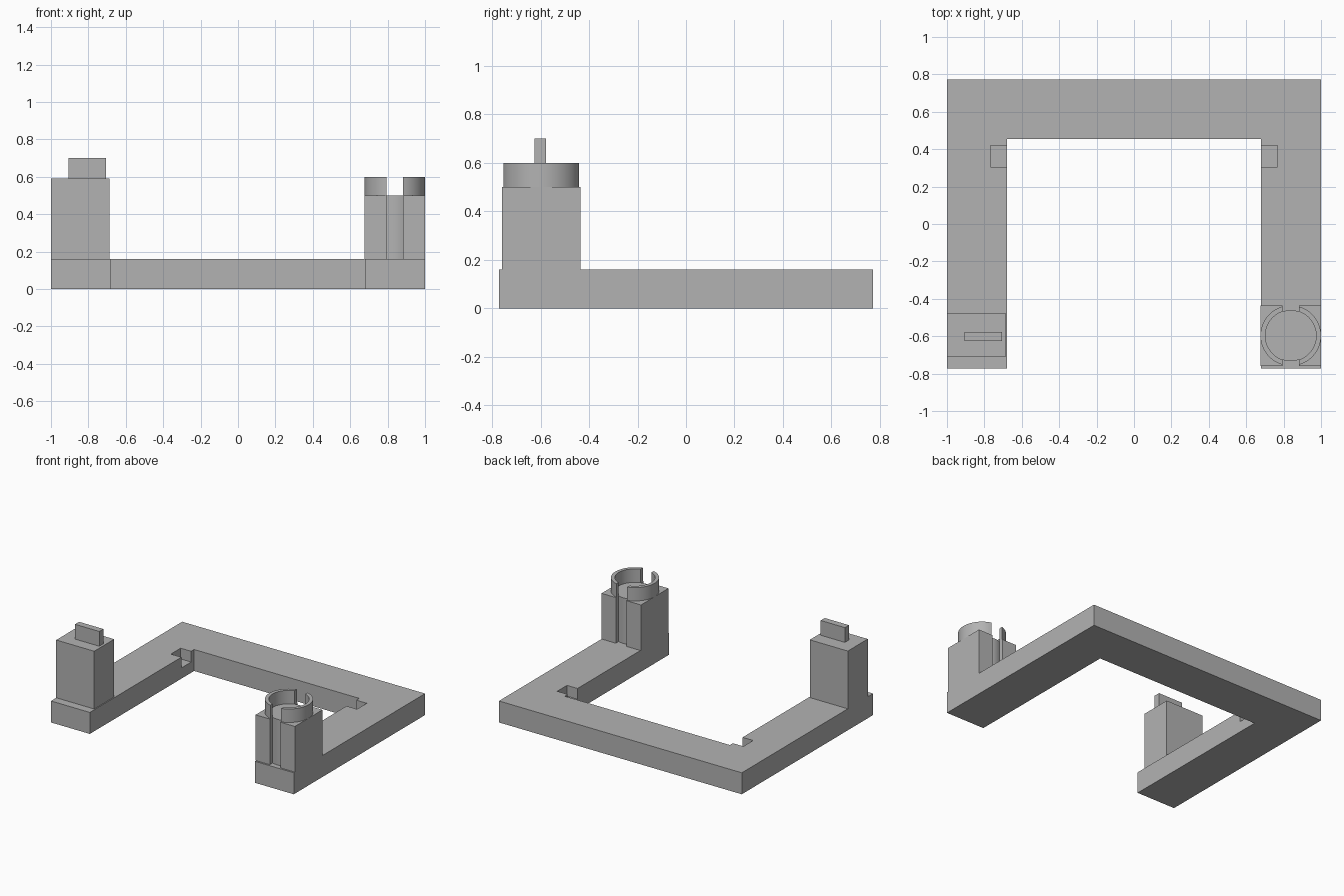
import bpy, bmesh, math
from mathutils import Vector

if "Cube" in bpy.data.objects:
    bpy.data.objects.remove(bpy.data.objects["Cube"], do_unlink=True)

grey = bpy.data.materials.new("plain_grey")
grey.use_nodes = True
grey.diffuse_color = (0.45, 0.45, 0.45, 1)
grey.node_tree.nodes["Principled BSDF"].inputs["Base Color"].default_value = (0.45, 0.45, 0.45, 1)


def prism(name, outline, z0, z1):
    """Extrude a flat outline upwards from z0 to z1."""
    bm = bmesh.new()
    face = bm.faces.new([bm.verts.new((x, y, z0)) for x, y in outline])
    top = bmesh.ops.extrude_face_region(bm, geom=[face])["geom"]
    verts = [v for v in top if isinstance(v, bmesh.types.BMVert)]
    bmesh.ops.translate(bm, verts=verts, vec=Vector((0, 0, z1 - z0)))
    bmesh.ops.recalc_face_normals(bm, faces=bm.faces)
    mesh = bpy.data.meshes.new(name)
    bm.to_mesh(mesh)
    bm.free()
    mesh.materials.append(grey)
    obj = bpy.data.objects.new(name, mesh)
    bpy.context.collection.objects.link(obj)
    return obj


def box(name, x0, x1, y0, y1, z0, z1):
    return prism(name, [(x0, y0), (x1, y0), (x1, y1), (x0, y1)], z0, z1)


def arc(centre, radius, start, end, steps):
    """Points along a circular arc, angles in radians."""
    angles = [start + (end - start) * i / steps for i in range(steps + 1)]
    return [(centre[0] + radius * math.cos(a), centre[1] + radius * math.sin(a)) for a in angles]


def smooth(obj):
    bpy.ops.object.select_all(action="DESELECT")
    obj.select_set(True)
    bpy.context.view_layer.objects.active = obj
    bpy.ops.object.shade_smooth_by_angle(angle=math.radians(30))


# U-shaped base with a shallow notch in each inner side
BASE_TOP = 0.16
inner, back, depth = 0.68, 0.455, 0.772
base = prism("base_frame", [(-1, -depth), (-inner, -depth), (-inner, back), (inner, back),
                            (inner, -depth), (1, -depth), (1, depth), (-1, depth)], 0, BASE_TOP)
for side, label in ((-1, "right"), (1, "left")):
    x0, x1 = sorted((side * 0.6, side * 0.767))
    cutter = box(label + "_notch_cutter", x0, x1, 0.305, 0.42, 0.08, 0.3)
    cutter.hide_render = True
    cutter.hide_set(True)
    cut = base.modifiers.new(label + "_notch", "BOOLEAN")
    cut.operation, cut.solver, cut.object = "DIFFERENCE", "EXACT", cutter
# Bake the cuts and drop the helpers
bpy.context.view_layer.update()
baked = bpy.data.meshes.new_from_object(base.evaluated_get(bpy.context.evaluated_depsgraph_get()))
base.modifiers.clear()
base.data = baked
for helper in [o for o in bpy.data.objects if o.name.endswith("_notch_cutter")]:
    bpy.data.objects.remove(helper, do_unlink=True)

# Square post with a thin upright tab
box("tab_post", -1, -0.687, -0.71, -0.475, BASE_TOP, 0.59)
box("post_tab", -0.905, -0.705, -0.625, -0.577, 0.59, 0.70)

# Socket post: front and back grooves cut down to a round core
centre = (0.838, -0.597)
outer_r, core_r, half_slot = 0.162, 0.136, 0.045
half = math.asin(half_slot / core_r)
up = math.pi / 2
cx, cy = centre
groove_back = arc(centre, core_r, up - half, up + half, 8)
groove_front = arc(centre, core_r, -up - half, -up + half, 8)
x0, x1, y0, y1 = cx - outer_r, cx + outer_r, cy - outer_r, cy + outer_r
outline = [(x0, y0), (cx - half_slot, y0)] + groove_front + [(cx + half_slot, y0), (x1, y0), (x1, y1),
           (cx + half_slot, y1)] + groove_back + [(cx - half_slot, y1), (x0, y1)]
smooth(prism("socket_post", outline, BASE_TOP, 0.5))

# Two curved walls forming the split ring on the socket post
outer_half = math.asin(half_slot / outer_r)
for turn, label in ((0, "left"), (math.pi, "right")):
    outside = arc(centre, outer_r, turn - up + outer_half, turn + up - outer_half, 28)
    inside = arc(centre, core_r, turn + up - half, turn - up + half, 28)
    smooth(prism(label + "_ring_half", outside + inside, 0.5, 0.6))
